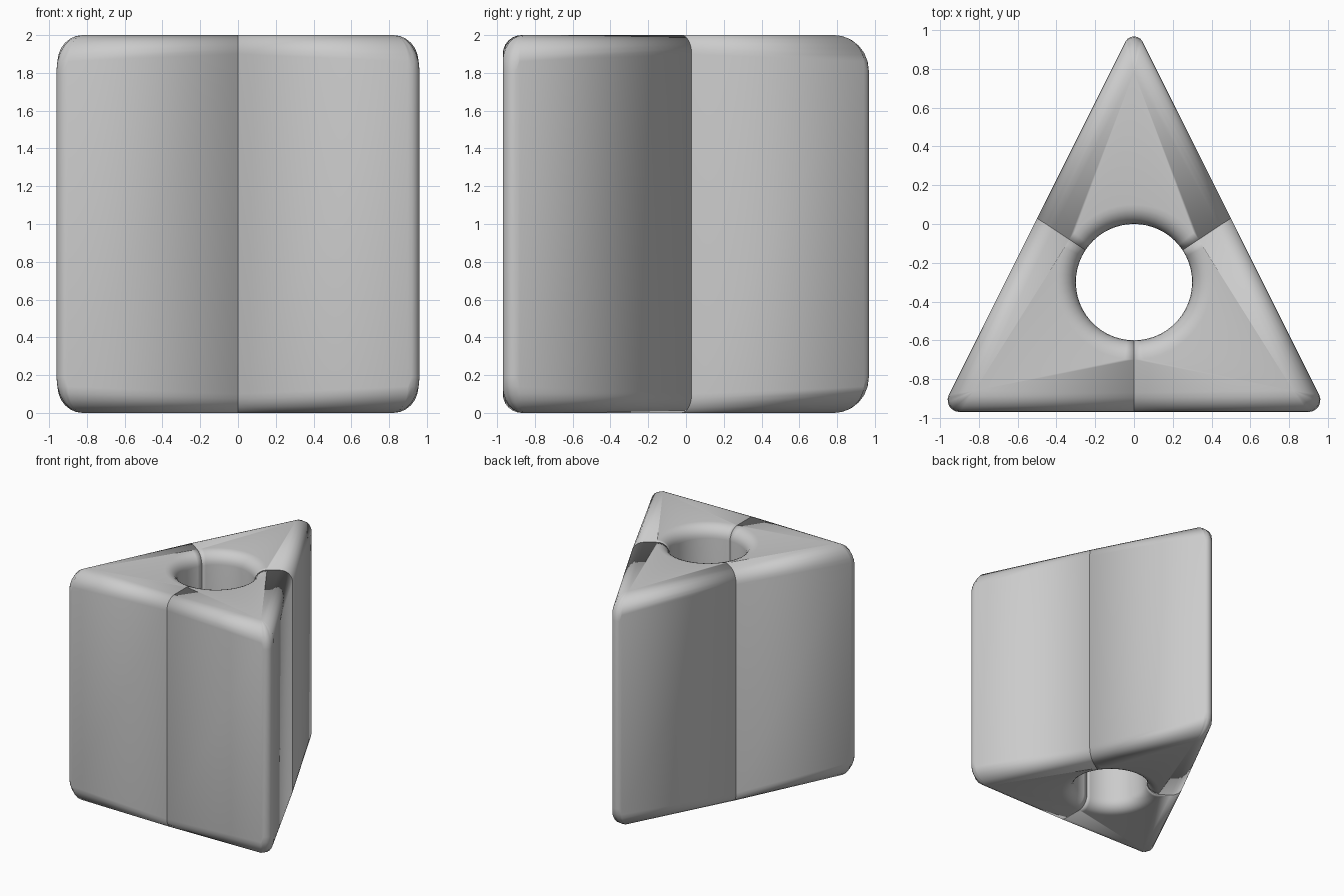
import bpy, bmesh, math
from mathutils import Vector as V

if "Cube" in bpy.data.objects:
    bpy.data.objects.remove(bpy.data.objects["Cube"])

HEIGHT, BEVEL, SEGS = 2.0, 0.1, 6
CENTRE, RADIUS = V((0, -0.3)), 0.3
CORNERS = {"right": V((1, -0.97)), "back": V((0, 1.03)), "left": V((-1, -0.97))}
names = list(CORNERS)


def outer_columns(mid_a, corner, mid_b):
    """(foot, inset, bevel height) of each column from seam to seam round a corner."""
    u, v = (mid_a - corner).normalized(), (mid_b - corner).normalized()
    half = u.angle(v) / 2
    axis = (u + v).normalized()
    inset = corner + axis * (0.11 / math.sin(half))
    r = BEVEL * math.tan(half)
    c = corner + axis * (BEVEL / math.cos(half))
    side = V((-axis.y, axis.x))
    if side.dot(u) < 0:
        side = -side
    span = math.pi / 2 - half
    cols = [(mid_a, mid_a + (CENTRE - mid_a).normalized() * BEVEL, BEVEL)]
    n = 6
    for i in range(n + 1):
        t = span * (1 - 2 * i / n)
        p = c + r * (side * math.sin(t) - axis * math.cos(t))
        cols.append((p, inset, 0.14 if i in (0, n) else 0.19))
    cols.append((mid_b, mid_b + (CENTRE - mid_b).normalized() * BEVEL, BEVEL))
    return cols


def hole_columns(mid_a, mid_b, n=18):
    a0 = math.atan2(*(mid_a - CENTRE).yx)
    a1 = math.atan2(*(mid_b - CENTRE).yx)
    if a1 < a0:
        a1 += math.tau
    cols = []
    for i in range(n + 1):
        a = a1 + (a0 - a1) * i / n
        d = V((math.cos(a), math.sin(a)))
        cols.append((CENTRE + d * RADIUS, CENTRE + d * (RADIUS + BEVEL), BEVEL))
    return cols


def build_piece(name, mid_a, corner, mid_b):
    bm = bmesh.new()
    grid = []
    for p, q, h in outer_columns(mid_a, corner, mid_b) + hole_columns(mid_a, mid_b):
        upper = []
        for k in range(SEGS + 1):
            t = math.pi / 2 * k / SEGS
            xy = p + (q - p) * (1 - math.cos(t))
            upper.append((xy.x, xy.y, HEIGHT - h + h * math.sin(t)))
        lower = [(x, y, HEIGHT - z) for x, y, z in reversed(upper)]
        grid.append([bm.verts.new(co) for co in lower + upper])
    # walls, including the flat seam faces
    for a, b in zip(grid, grid[1:] + grid[:1]):
        for k in range(len(a) - 1):
            bm.faces.new((a[k], b[k], b[k + 1], a[k + 1]))
    # top and bottom
    bm.faces.new([c[-1] for c in grid])
    bm.faces.new([c[0] for c in reversed(grid)])
    bmesh.ops.remove_doubles(bm, verts=bm.verts[:], dist=1e-5)
    bmesh.ops.recalc_face_normals(bm, faces=bm.faces[:])
    for f in bm.faces:
        f.smooth = True
    me = bpy.data.meshes.new(name)
    bm.to_mesh(me)
    bm.free()
    bpy.context.collection.objects.link(bpy.data.objects.new(name, me))


# three rounded wedges meeting at seams on the middle of each side
for i, n in enumerate(names):
    prev, nxt = CORNERS[names[i - 1]], CORNERS[names[(i + 1) % 3]]
    c = CORNERS[n]
    build_piece(n + "_wedge", (prev + c) / 2, c, (c + nxt) / 2)
